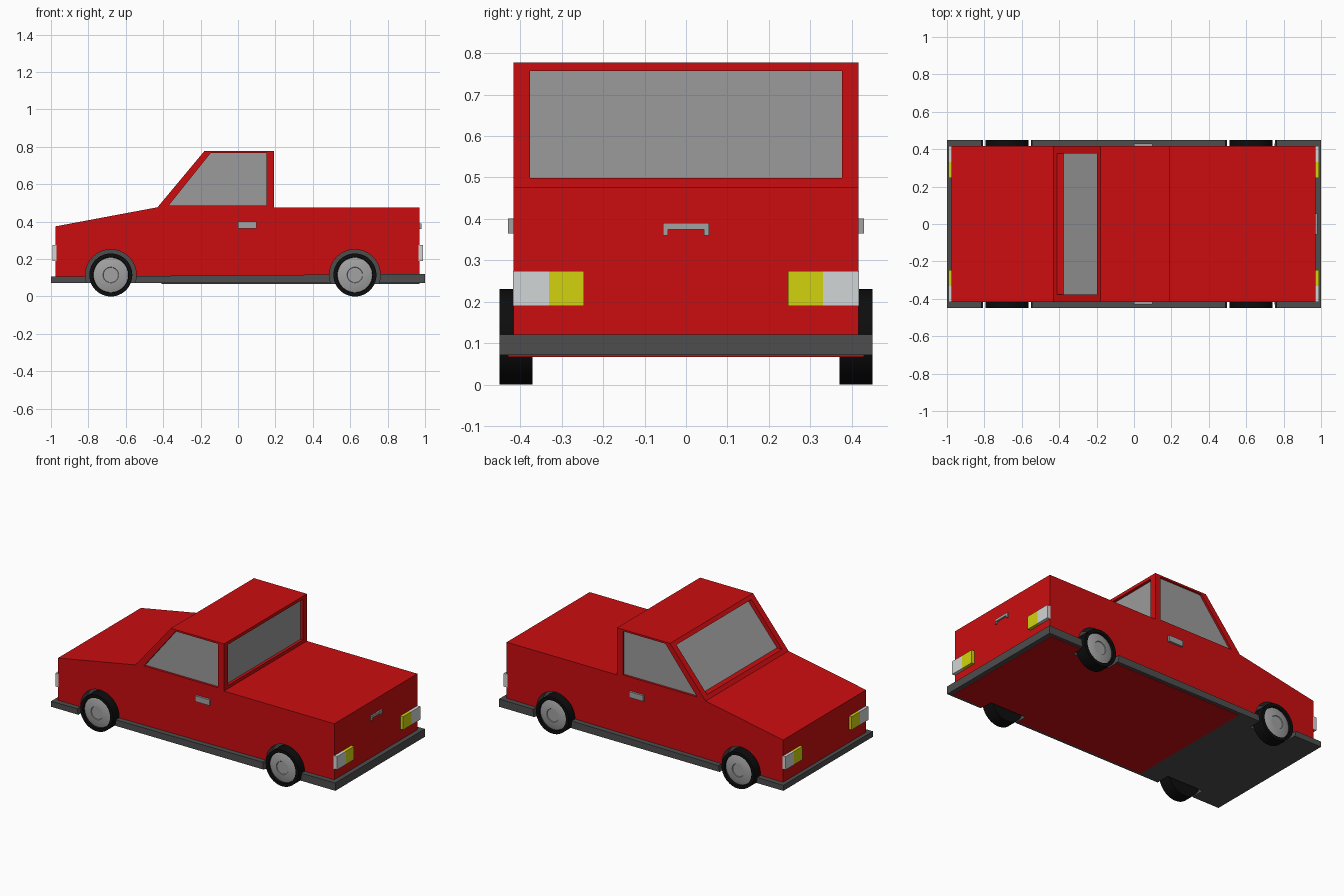
import bpy, bmesh, math

if "Cube" in bpy.data.objects:
    bpy.data.objects.remove(bpy.data.objects["Cube"])


def material(name, r, g, b):
    m = bpy.data.materials.new(name)
    m.diffuse_color = (r, g, b, 1)
    m.use_nodes = True
    m.node_tree.nodes["Principled BSDF"].inputs["Base Color"].default_value = m.diffuse_color
    return m


RED = material("red_paint", 0.60, 0.004, 0.005)
TRIM = material("dark_grey_trim", 0.075, 0.075, 0.075)
RUBBER = material("black_rubber", 0.004, 0.004, 0.004)
SILVER = material("silver", 0.36, 0.36, 0.36)
GLASS = material("grey_glass", 0.33, 0.33, 0.33)
WHITE = material("white_lamp", 0.65, 0.67, 0.67)
YELLOW = material("yellow_lamp", 0.65, 0.65, 0.004)


def finish(name, bm, *mats):
    bmesh.ops.recalc_face_normals(bm, faces=bm.faces)
    me = bpy.data.meshes.new(name)
    bm.to_mesh(me)
    bm.free()
    for m in mats:
        me.materials.append(m)
    ob = bpy.data.objects.new(name, me)
    bpy.context.collection.objects.link(ob)
    return ob


def prism(name, pts, y0, y1, mat):
    """Extrude a side profile (x, z) from y0 to y1."""
    bm = bmesh.new()
    f = bm.faces.new([bm.verts.new((x, y0, z)) for x, z in pts])
    ext = bmesh.ops.extrude_face_region(bm, geom=[f])["geom"]
    bmesh.ops.translate(bm, vec=(0, y1 - y0, 0),
                        verts=[v for v in ext if isinstance(v, bmesh.types.BMVert)])
    return finish(name, bm, mat)


def box(name, x0, x1, y0, y1, z0, z1, mat):
    return prism(name, [(x0, z0), (x1, z0), (x1, z1), (x0, z1)], y0, y1, mat)


def cut(ob, cutters):
    for c in cutters:
        c.hide_render = True
        c.hide_set(True)
        m = ob.modifiers.new("cut", 'BOOLEAN')
        m.operation = 'DIFFERENCE'
        m.solver = 'EXACT'
        m.material_mode = 'TRANSFER'
        m.object = c


AXLES = [(-0.68, "front"), (0.625, "rear")]
SIDES = [(-1, "right"), (1, "left")]
AXLE_Z = 0.115

# Body, lower skirt and floor
body = prism("body", [(-0.975, 0.09), (0.97, 0.09), (0.97, 0.477), (0.193, 0.477),
                      (0.193, 0.777), (-0.18, 0.777), (-0.43, 0.477), (-0.975, 0.375)],
             -0.417, 0.417, RED)
skirt = prism("skirt", [(-1, 0.071), (1, 0.071), (1, 0.121), (-1, 0.106)], -0.45, 0.45, TRIM)
floor = box("floor", -0.41, 0.97, -0.43, 0.43, 0.067, 0.075, RED)

# Wheel arch cutters
arches = []
for x, end in AXLES:
    ring = [(x + 0.136 * math.cos(a), AXLE_Z + 0.136 * math.sin(a))
            for a in (i * math.tau / 48 for i in range(48))]
    for s, side in SIDES:
        arches.append(prism(f"arch_cutter_{end}_{side}", ring, s * 0.36, s * 0.5, TRIM))
for ob in (body, skirt, floor):
    cut(ob, arches)

# Window openings cut through the cab, with a glass block set inside
side_opening = prism("side_window_cutter", [(-0.37, 0.487), (0.153, 0.487), (0.153, 0.766), (-0.147, 0.766)],
                     -0.6, 0.6, RED)
end_opening = box("end_window_cutter", -0.6, 0.4, -0.377, 0.377, 0.498, 0.757, RED)
cut(body, [side_opening, end_opening])
prism("window_glass", [(-0.40, 0.47), (0.175, 0.47), (0.175, 0.77), (-0.15, 0.77)], -0.403, 0.403, GLASS)

# Wheels: lathed tyre with a domed hubcap
PROFILE = [(0, 0.37), (0.115, 0.37), (0.115, 0.45), (0.095, 0.45),
           (0.093, 0.437), (0.07, 0.444), (0.042, 0.447), (0.040, 0.443), (0, 0.443)]
for x, end in AXLES:
    for s, side in SIDES:
        bm = bmesh.new()
        vs = [bm.verts.new((x + r, s * y, AXLE_Z)) for r, y in PROFILE]
        es = [bm.edges.new(p) for p in zip(vs, vs[1:])]
        bmesh.ops.spin(bm, geom=vs + es, cent=(x, 0, AXLE_Z), axis=(0, 1, 0),
                       angle=math.tau, steps=48)
        bmesh.ops.remove_doubles(bm, verts=bm.verts, dist=1e-5)
        for f in bm.faces:
            f.smooth = True
            reach = max(math.hypot(v.co.x - x, v.co.z - AXLE_Z) for v in f.verts)
            f.material_index = int(reach < 0.094)
        wheel = finish(f"wheel_{end}_{side}", bm, RUBBER, SILVER)
        bpy.context.view_layer.objects.active = wheel
        wheel.select_set(True)
        bpy.ops.object.shade_smooth_by_angle(angle=math.radians(35))
        wheel.select_set(False)

# Head and tail lamps: white outside, yellow inside
for x0, x1, end in ((-0.993, -0.97, "head"), (0.965, 0.99, "tail")):
    for s, side in SIDES:
        box(f"{end}_lamp_{side}", x0, x1, s * 0.331, s * 0.418, 0.19, 0.274, WHITE)
        box(f"{end}_indicator_{side}", x0, x1, s * 0.246, s * 0.331, 0.19, 0.274, YELLOW)

# Door handles
for s, side in SIDES:
    box(f"door_handle_{side}", 0.0, 0.10, s * 0.41, s * 0.43, 0.364, 0.401, SILVER)

# Tailgate handle: a bar with two short legs
box("tailgate_handle_bar", 0.965, 0.98, -0.055, 0.055, 0.374, 0.39, SILVER)
for s, side in SIDES:
    box(f"tailgate_handle_leg_{side}", 0.965, 0.98, s * 0.044, s * 0.055, 0.36, 0.374, SILVER)
